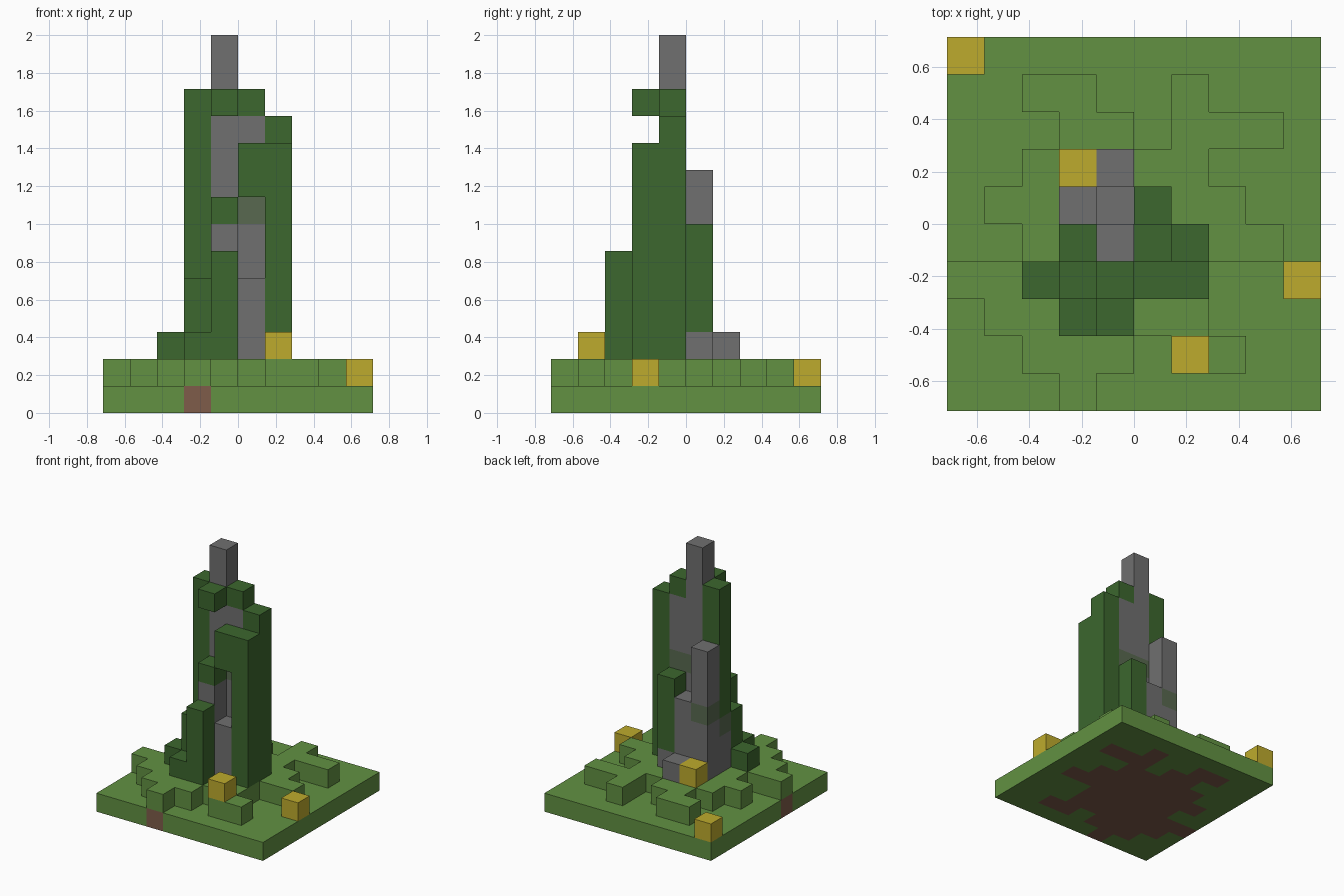
import bpy
import bmesh
from mathutils import Vector

cube = bpy.data.objects.get("Cube")
if cube:
    bpy.data.objects.remove(cube, do_unlink=True)

U = 1 / 7      # edge length of one block


def material(name, rgb):
    lin = [((c / 255 + 0.055) / 1.055) ** 2.4 for c in rgb]
    m = bpy.data.materials.new(name)
    m.use_nodes = True
    m.diffuse_color = (*lin, 1)
    bsdf = next(n for n in m.node_tree.nodes if n.type == 'BSDF_PRINCIPLED')
    bsdf.inputs["Base Color"].default_value = (*lin, 1)
    bsdf.inputs["Roughness"].default_value = 0.9
    return m


MATS = {
    "grass": material("grass green", (98, 145, 66)),
    "soil": material("soil brown", (126, 92, 74)),
    "leaf": material("dark leaf green", (60, 103, 46)),
    "stone": material("stone grey", (112, 112, 112)),
    "moss": material("mossy stone", (88, 105, 80)),
    "gold": material("yellow", (190, 171, 45)),
}

parts = {}     # part name -> {block position: material}
filled = set()


def column(part, kind, x, y, low, high):
    """Stack blocks from level low up to level high."""
    for z in range(low, high):
        parts.setdefault(part, {})[(x, y, z)] = kind
        filled.add((x, y, z))


# Raised lawn, drawn from the back row to the front row
LAWN = [
    "..........",
    "..##..#...",
    "...##.###.",
    "..#####...",
    ".#######..",
    "..#######.",
    "#######...",
    ".######...",
    "..###.##..",
    "...#......",
]
for row, line in enumerate(LAWN):
    for col, mark in enumerate(line):
        x, y = col - 5, 4 - row
        raised = mark == "#"
        column("ground_slab", "soil" if raised else "grass", x, y, 0, 1)
        if raised:
            column("raised_lawn", "grass", x, y, 1, 2)

# Stone core and its ruined walls
for x, y, low, high in [
    (-1, -1, 2, 14), (0, -1, 2, 11), (-2, -1, 2, 4), (-1, -2, 2, 7),
    (0, -2, 2, 5), (-2, 0, 2, 9), (-1, 0, 2, 6), (0, 0, 2, 3), (-1, 1, 2, 3),
]:
    column("stone_tower", "stone", x, y, low, high)

# Moss patches on the stone
for x, y, z in [(-1, -1, 7), (0, -1, 7), (-2, 0, 5), (-2, -1, 4)]:
    column("stone_tower", "moss", x, y, z, z + 1)

# Leaves climbing the tower
for x, y, low, high in [
    (-2, -1, 5, 12), (0, -1, 11, 12), (1, -1, 2, 11), (1, -2, 2, 10),
    (0, -2, 8, 10), (-1, -2, 7, 8), (-1, -2, 11, 12), (-1, -3, 2, 6),
    (-2, -2, 2, 5), (-2, -3, 2, 3), (-3, -2, 2, 3), (0, 0, 3, 7),
]:
    column("climbing_leaves", "leaf", x, y, low, high)

# Yellow blocks
for name, x, y, z in [
    ("yellow_block_back", -5, 4, 1), ("yellow_block_side", 4, -2, 1),
    ("yellow_block_front", 1, -4, 2), ("yellow_block_tower", -2, 1, 2),
]:
    column(name, "gold", x, y, z, z + 1)

# Build each part from the exposed faces of its blocks
AXES = [Vector(a) for a in ((1, 0, 0), (0, 1, 0), (0, 0, 1))]
for name, blocks in parts.items():
    mesh = bpy.data.meshes.new(name)
    kinds = sorted(set(blocks.values()))
    for kind in kinds:
        mesh.materials.append(MATS[kind])
    bm = bmesh.new()
    for pos, kind in blocks.items():
        centre = Vector(pos) + Vector((0.5, 0.5, 0.5))
        for i in range(3):
            for sign in (1, -1):
                n = AXES[i] * sign
                if tuple(int(v) for v in Vector(pos) + n) in filled:
                    continue
                a = AXES[(i + 1) % 3] / 2
                b = AXES[(i + 2) % 3] * sign / 2
                c = centre + n / 2
                ring = (c - a - b, c + a - b, c + a + b, c - a + b)
                face = bm.faces.new([bm.verts.new(p * U) for p in ring])
                face.material_index = kinds.index(kind)
    bmesh.ops.remove_doubles(bm, verts=bm.verts, dist=0.001)
    bm.to_mesh(mesh)
    bm.free()
    bpy.context.collection.objects.link(bpy.data.objects.new(name, mesh))
